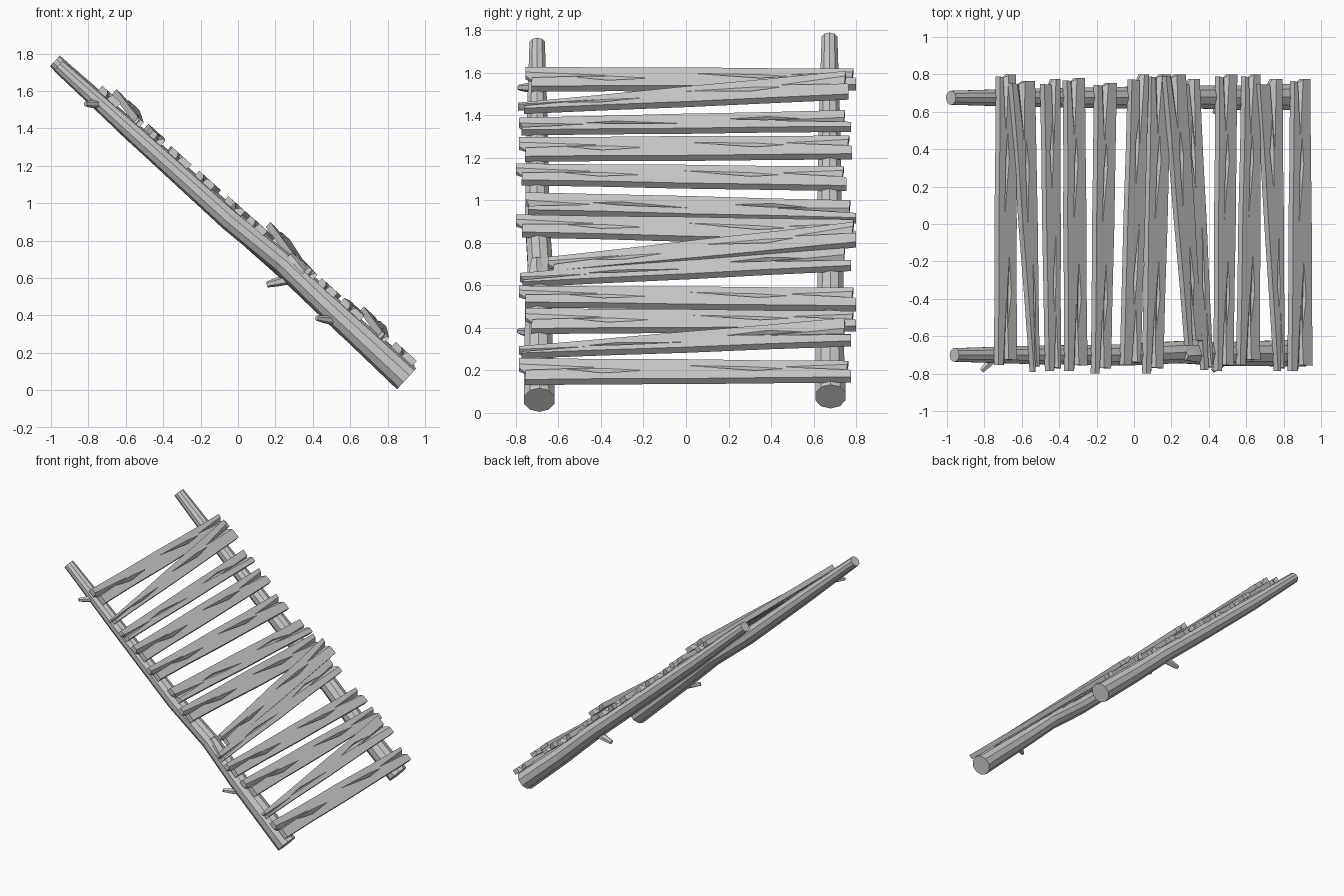
import bpy, bmesh, math
from mathutils import Vector

if "Cube" in bpy.data.objects:
    bpy.data.objects.remove(bpy.data.objects["Cube"])

# Ramp frame: s runs down the slope, y across, n out of the surface
TOP = Vector((-0.975, 0, 1.75))
D = Vector((0.743, 0, -0.669))
N = Vector((0.669, 0, 0.743))
THICK = 0.036


def ramp(s, y, n):
    return TOP + D * s + N * n + Vector((0, y, 0))


def add_object(name, bm):
    bmesh.ops.recalc_face_normals(bm, faces=bm.faces)
    me = bpy.data.meshes.new(name)
    bm.to_mesh(me)
    bm.free()
    ob = bpy.data.objects.new(name, me)
    bpy.context.collection.objects.link(ob)
    return ob


def tube(name, pts, radii, sides):
    """Faceted limb swept through points."""
    bm = bmesh.new()
    rings = []
    for i, (p, r) in enumerate(zip(pts, radii)):
        t = (pts[min(i + 1, len(pts) - 1)] - pts[max(i - 1, 0)]).normalized()
        a = t.cross(Vector((0, 1, 0)))
        if a.length < 0.3:
            a = t.cross(N)
        a.normalize()
        b = t.cross(a)
        rings.append([bm.verts.new(p + r * (math.cos(k * math.tau / sides) * a
                                            + math.sin(k * math.tau / sides) * b))
                      for k in range(sides)])
    for r0, r1 in zip(rings, rings[1:]):
        for k in range(sides):
            j = (k + 1) % sides
            bm.faces.new((r0[k], r0[j], r1[j], r1[k]))
    bm.faces.new(rings[0])
    bm.faces.new(rings[-1])
    return add_object(name, bm)


# Side logs: (s, y, n, radius)
near = [(0.02, -0.70, 0, .038), (0.6, -0.70, 0, .052), (1.25, -0.70, 0, .06),
        (1.62, -0.685, .018, .062), (1.95, -0.695, .008, .066), (2.525, -0.69, 0, .076)]
far = [(-0.01, 0.675, .005, .039), (0.55, 0.675, 0, .052), (1.15, 0.675, .005, .06),
       (1.7, 0.68, .012, .064), (2.1, 0.675, .005, .069), (2.51, 0.68, .008, .075)]
for name, rows in (("near_log", near), ("far_log", far)):
    tube(name, [ramp(*r[:3]) for r in rows], [r[3] for r in rows], 10)

# Broken twig stubs: base, tip, radius
stubs = [((0.30, 0.68, 0.60), (0.155, 0.69, 0.565), .03),
         ((0.52, -0.71, 0.37), (0.42, -0.785, 0.385), .025),
         ((-0.74, -0.71, 1.53), (-0.815, -0.785, 1.53), .025),
         ((0.46, 0.66, 0.50), (0.43, 0.59, 0.49), .022),
         ((0.34, -0.70, 0.62), (0.27, -0.705, 0.72), .045)]
for i, (a, b, r) in enumerate(stubs):
    a, b = Vector(a), Vector(b)
    tube(f"twig_stub_{i + 1}", [a, a.lerp(b, .6), b], [r, r * .8, r * .55], 6)


# Master plank in unit space: u along -1..1, v across 0..1, w thickness 0..1
def prism(outline):
    bm = bmesh.new()
    lo = [bm.verts.new((u, v, 0)) for u, v in outline]
    hi = [bm.verts.new((u, v, 1)) for u, v in outline]
    bm.faces.new(lo)
    bm.faces.new(hi)
    for k in range(len(outline)):
        j = (k + 1) % len(outline)
        bm.faces.new((lo[k], lo[j], hi[j], hi[k]))
    return bm


outline = [(-.965, 0), (-.5, .02), (0, 0), (.5, .02), (1, .03), (1, .4), (.975, .62),
           (.985, 1), (.5, .98), (0, 1), (-.5, .97), (-1, .98), (-1, .62), (-.96, .5)]
# Splits and gouges: points on the face, plus a deep point
gouges = [
    [(-.5, .56, 1.02), (-1.1, .4, 1.02), (-1.1, .75, 1.02), (-1.1, .5, .1)],
    [(.58, .62, 1.02), (1.1, .42, 1.02), (1.1, .85, 1.02), (1.1, .6, .1)],
    [(-.72, .48, 1.02), (-.5, .3, 1.02), (-.24, .42, 1.02), (-.48, .52, 1.02), (-.5, .34, .4)],
    [(0, .68, 1.02), (.42, .42, 1.02), (.6, .52, 1.02), (.42, .62, 1.02), (.42, .47, .35)],
]
plank_master = add_object("plank_master", prism(outline))
cutters = []
for pts in gouges:
    bm = bmesh.new()
    for p in pts:
        bm.verts.new(p)
    bmesh.ops.convex_hull(bm, input=bm.verts)
    c = add_object("gouge_cutter", bm)
    c.hide_render = True
    cutters.append(c)
    m = plank_master.modifiers.new("gouge", 'BOOLEAN')
    m.operation, m.solver, m.object = 'DIFFERENCE', 'EXACT', c
dg = bpy.context.evaluated_depsgraph_get()
master = bpy.data.meshes.new_from_object(plank_master.evaluated_get(dg))
for o in cutters + [plank_master]:
    bpy.data.objects.remove(o)

# Planks: near end (y, z top, z bottom, lift), far end (same)
planks = [
    ((-.755, 1.63, 1.51, 0), (.80, 1.62, 1.515, 0)),
    ((-.79, 1.46, 1.405, 0), (.765, 1.61, 1.47, .036)),
    ((-.785, 1.39, 1.305, 0), (.775, 1.425, 1.32, .01)),
    ((-.785, 1.30, 1.18, 0), (.78, 1.305, 1.19, 0)),
    ((-.80, 1.175, 1.07, 0), (.755, 1.16, 1.04, 0)),
    ((-.755, 1.04, .93, 0), (.80, 1.00, .89, 0)),
    ((-.80, .935, .825, 0), (.80, .91, .785, 0)),
    ((-.65, .735, .64, 0), (.80, .90, .775, .045)),
    ((-.78, .66, .59, 0), (.775, .79, .665, .01)),
    ((-.785, .60, .495, 0), (.80, .59, .475, 0)),
    ((-.755, .495, .37, 0), (.80, .48, .38, .01)),
    ((-.785, .315, .255, 0), (.775, .45, .31, .036)),
    ((-.785, .26, .13, .005), (.775, .245, .14, .005)),
]


def end_span(y, zt, zb, lift):
    """Slope range and height of a plank end, from its z range."""
    s_mid = (1.75 - (zt + zb) / 2 + 0.743 * 0.06) / 0.669
    n = .036 + .013 * s_mid + lift
    s0 = (1.75 + .743 * (n + THICK) - zt) / .669
    s1 = (1.75 + .743 * n - zb) / .669
    return y, s0, s1, n


for i, (a, b) in enumerate(planks):
    ya, a0, a1, na = end_span(*a)
    yb, b0, b1, nb = end_span(*b)
    me = master.copy()
    for v in me.vertices:
        u, w, h = v.co
        if i % 3 == 2:
            u, w = -u, 1 - w
        t = (u + 1) / 2
        s0, s1 = a0 + (b0 - a0) * t, a1 + (b1 - a1) * t
        v.co = ramp(s1 + (s0 - s1) * w, ya + (yb - ya) * t, na + (nb - na) * t + h * THICK)
    bm = bmesh.new()
    bm.from_mesh(me)
    add_object(f"plank_{i + 1}", bm)
